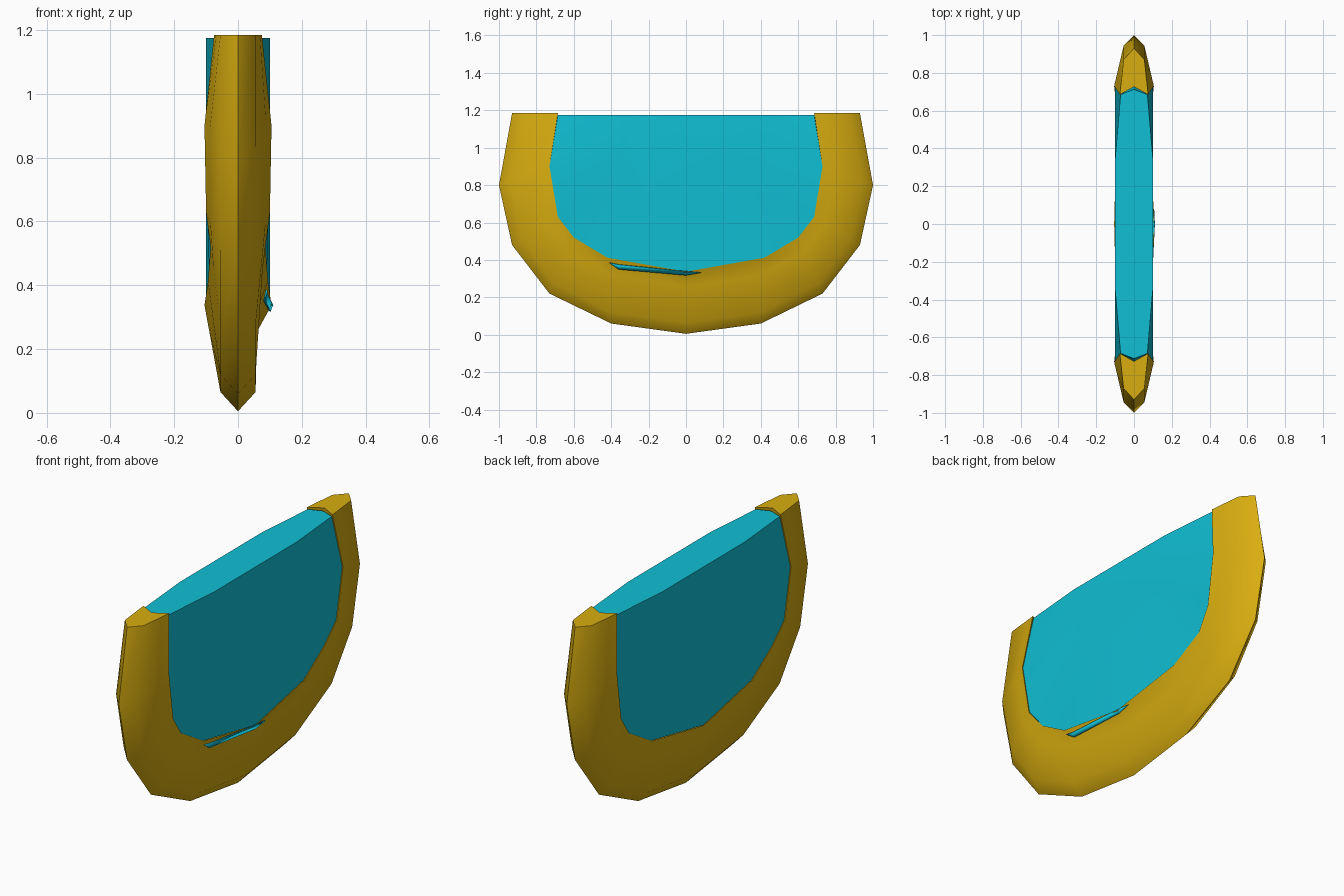
import bpy, bmesh, math
from mathutils import Vector

if "Cube" in bpy.data.objects:
    bpy.data.objects.remove(bpy.data.objects["Cube"])


def material(name, col):
    m = bpy.data.materials.new(name)
    m.diffuse_color = (*col, 1)
    m.use_nodes = True
    m.node_tree.nodes["Principled BSDF"].inputs["Base Color"].default_value = m.diffuse_color
    return m


YELLOW = material("golden yellow", (0.69, 0.42, 0.005))
CYAN = material("bright cyan", (0.005, 0.52, 0.66))


def make(name, bm, mat, angle):
    bmesh.ops.recalc_face_normals(bm, faces=bm.faces)
    me = bpy.data.meshes.new(name)
    bm.to_mesh(me)
    bm.free()
    me.materials.append(mat)
    me.shade_smooth()
    me.set_sharp_from_angle(angle=math.radians(angle))
    ob = bpy.data.objects.new(name, me)
    bpy.context.collection.objects.link(ob)
    return ob


def mirrored(half):
    """Half profile from the top end to the middle, continued on the other side."""
    return half + [(-p[0], *p[1:]) for p in half[-2::-1]]


# (y, z) of the outer ridge; (y, z, half width) of the inner edge
outer = mirrored([(.93, 1.185), (1, .8), (.93, .48), (.73, .22), (.40, .06), (0, .005)])
inner = mirrored([(.685, 1.185, .075), (.73, .9, .105), (.685, .63, .1),
                  (.60, .52, .086), (.42, .412, .094), (0, .337, .105)])

# U-shaped rim: an eight-point section swept along the two profiles
bm = bmesh.new()
rings = []
for i, (o, n) in enumerate(zip(outer, inner)):
    a, b, w = Vector(o), Vector(n[:2]), n[2]
    sh = a + (b - a).normalized() * 0.06
    mid = sh.lerp(b, 0.7)
    core = b.lerp(a, 0.17)
    mw = .055 + (w - .055) * 0.7
    dent = .06 if 4 <= i <= 6 else mw      # hollow low on the right side
    sec = [(0, a), (.055, sh), (dent, mid), (w, b), (0, core),
           (-w, b), (-mw, mid), (-.055, sh)]
    rings.append([bm.verts.new((x, p.x, p.y)) for x, p in sec])
for r, s in zip(rings, rings[1:]):
    for k in range(8):
        j = (k + 1) % 8
        bm.faces.new((r[k], r[j], s[j], s[k]))
bm.faces.new(rings[0])
bm.faces.new(rings[-1])
make("rim", bm, YELLOW, 50)

# bulging panel: hidden edge, visible outline and flat middle on both sides
TOP = 1.175
bm = bmesh.new()
loops = []
for side, scale in ((1, .5), (1, 1), (0, 1.04), (-1, 1), (-1, .5)):
    loop = []
    for y, z, w in inner:
        z = min(z, TOP)
        x = side * (.1 if scale < 1 else w - .004)
        loop.append(bm.verts.new((x, y * scale, TOP + (z - TOP) * scale)))
    loops.append(loop)
for r, s in zip(loops, loops[1:]):
    for k in range(len(r) - 1):
        bm.faces.new((r[k], r[k + 1], s[k + 1], s[k]))
bm.faces.new(loops[0])
bm.faces.new(loops[-1])
# flat top
bm.faces.new([l[0] for l in loops] + [l[-1] for l in reversed(loops)])
make("panel", bm, CYAN, 30)

# thin cyan sliver showing through the rim, low on the right side
bm = bmesh.new()
sliver = [(.09, -.41, .385), (.082, -.36, .35), (.1, 0, .318),
          (.104, .08, .332), (.108, 0, .338), (.09, -.36, .375)]
bm.faces.new([bm.verts.new(p) for p in sliver])
ob = make("sliver", bm, CYAN, 30)
mod = ob.modifiers.new("thickness", 'SOLIDIFY')
mod.thickness = .006
mod.offset = 0
